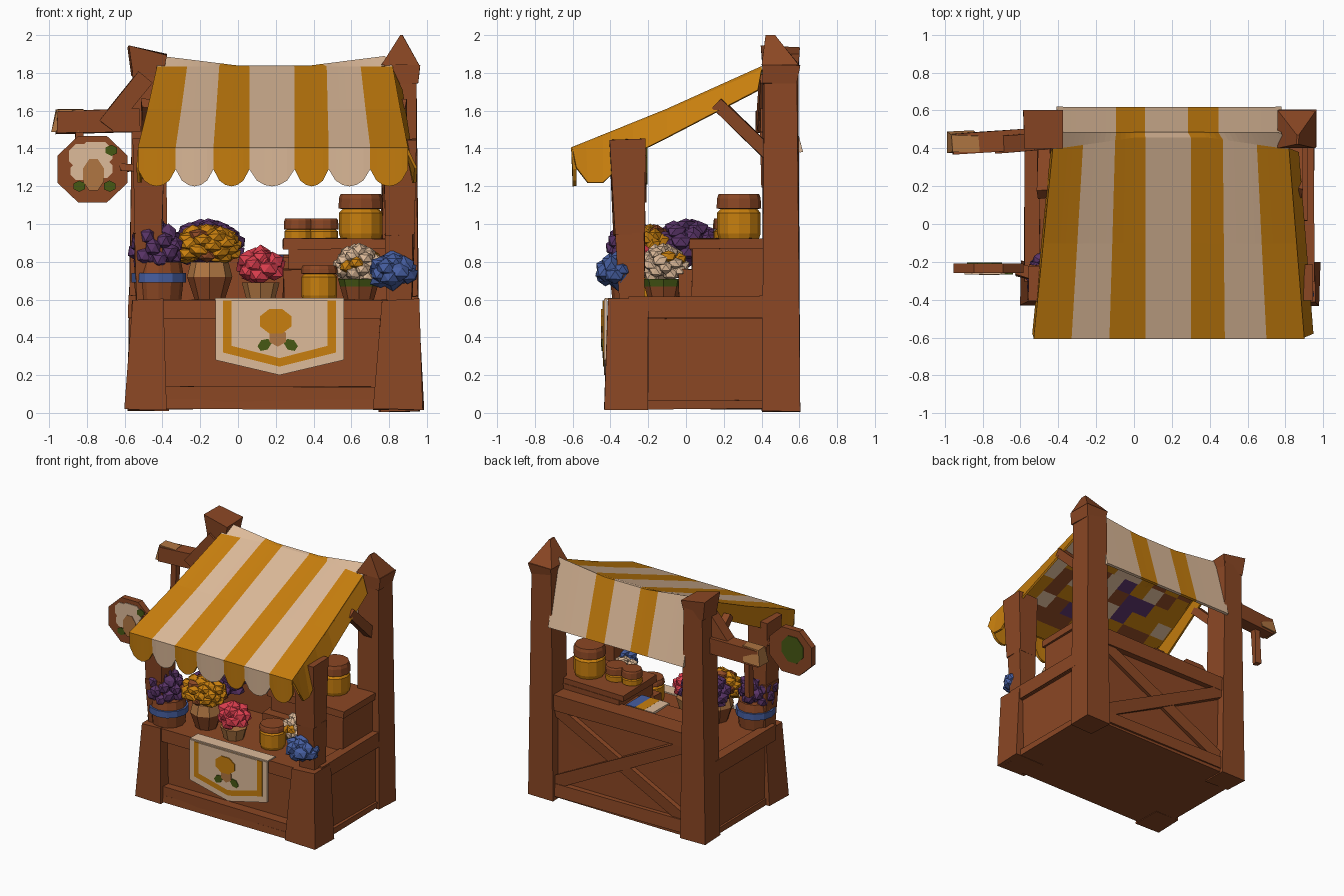
import bpy, bmesh, math, random
from mathutils import Vector

random.seed(4)
cube = bpy.data.objects.get("Cube")
if cube:
    bpy.data.objects.remove(cube, do_unlink=True)


def material(name, rgb):
    m = bpy.data.materials.new(name)
    m.use_nodes = True
    col = [(c / 255 / 12.92 if c < 11 else ((c / 255 + 0.055) / 1.055) ** 2.4) for c in rgb] + [1]
    m.diffuse_color = col
    m.node_tree.nodes["Principled BSDF"].inputs["Base Color"].default_value = col
    return m


WOOD = material("warm wood", (139, 71, 36))
YELLOW = material("golden yellow", (200, 127, 14))
CREAM = material("cream cloth", (222, 187, 154))
TAN = material("tan clay", (176, 118, 66))
PURPLE = material("purple petals", (90, 52, 104))
BLUE = material("blue petals", (70, 94, 160))
PINK = material("pink petals", (220, 62, 78))
GREEN = material("leaf green", (70, 88, 20))


def finish(name, bm, *mats):
    bmesh.ops.recalc_face_normals(bm, faces=bm.faces[:])
    mesh = bpy.data.meshes.new(name)
    bm.to_mesh(mesh)
    bm.free()
    for m in mats:
        mesh.materials.append(m)
    obj = bpy.data.objects.new(name, mesh)
    bpy.context.collection.objects.link(obj)
    return obj


def timber(name, bottom, top, mat=WOOD, rough=0.006):
    """Hand-cut block between two rectangles (x0, x1, y0, y1, z)."""
    bm = bmesh.new()
    rings = []
    for x0, x1, y0, y1, z in (bottom, top):
        ring = [bm.verts.new((x, y, z)) for x, y in ((x0, y0), (x1, y0), (x1, y1), (x0, y1))]
        rings.append(ring)
        for v in ring:
            v.co += Vector([random.uniform(-rough, rough) for _ in range(3)])
    lo, hi = rings
    bm.faces.new(lo)
    bm.faces.new(hi)
    for i in range(4):
        j = (i + 1) % 4
        bm.faces.new((lo[i], lo[j], hi[j], hi[i]))
    return finish(name, bm, mat)


def box(name, x0, x1, y0, y1, z0, z1, mat=WOOD, rough=0.006):
    return timber(name, (x0, x1, y0, y1, z0), (x0, x1, y0, y1, z1), mat, rough)


def beam(name, a, b, w, d):
    a, b = Vector(a), Vector(b)
    h = (b - a).length / 2
    obj = box(name, -w / 2, w / 2, -d / 2, d / 2, -h, h)
    obj.location = (a + b) / 2
    obj.rotation_euler = (b - a).to_track_quat("Z", "Y").to_euler()
    return obj


def lathe(name, x, y, profile, mats, bands, sides=12):
    """Turned shape; bands gives the material index of each ring of faces."""
    bm = bmesh.new()
    rings = [[bm.verts.new((x + r * math.cos(t), y + r * math.sin(t), z))
              for t in (2 * math.pi * k / sides for k in range(sides))] for r, z in profile]
    for n, band in enumerate(bands):
        for i in range(sides):
            j = (i + 1) % sides
            f = bm.faces.new((rings[n][i], rings[n][j], rings[n + 1][j], rings[n + 1][i]))
            f.material_index = band
    bm.faces.new(rings[0]).material_index = bands[0]
    bm.faces.new(rings[-1]).material_index = bands[-1]
    return finish(name, bm, *mats)


def plate(name, outline, y, thick, mat):
    """Flat outline of (x, z) points facing the front, thickened toward the back."""
    bm = bmesh.new()
    face = bm.faces.new([bm.verts.new((x, y, z)) for x, z in outline])
    out = bmesh.ops.extrude_face_region(bm, geom=[face])["geom"]
    bmesh.ops.translate(bm, vec=(0, thick, 0), verts=[v for v in out if isinstance(v, bmesh.types.BMVert)])
    return finish(name, bm, mat)


def oval(cx, cz, rx, rz, sides=8, turn=0.0):
    pts = []
    for k in range(sides):
        t = 2 * math.pi * (k + 0.5) / sides
        u, v = rx * math.cos(t), rz * math.sin(t)
        pts.append((cx + u * math.cos(turn) - v * math.sin(turn), cz + u * math.sin(turn) + v * math.cos(turn)))
    return pts


def bunch(name, center, size, mats, chance=0.0, heads=26, petal=0.32):
    """Dome of small faceted blossoms around a core; some take the second colour."""
    bm = bmesh.new()
    for k in range(heads + 1):
        z = 1 - 1.7 * k / heads
        t = k * 2.4
        r = math.sqrt(max(0, 1 - z * z))
        d = Vector((r * math.cos(t), r * math.sin(t), z)) * (1.05 - petal)
        radius = petal
        if k == heads:
            d, radius = Vector(), 0.82
        made = bmesh.ops.create_icosphere(bm, subdivisions=1, radius=radius)["verts"]
        index = 1 if random.random() < chance and k < heads else 0
        for v in made:
            p = v.co * random.uniform(0.8, 1.15) + d
            v.co = Vector(center) + Vector([p[i] * size[i] for i in range(3)])
            for f in v.link_faces:
                f.material_index = index
    return finish(name, bm, *mats)


# Counter body
box("counter_body", -0.55, 0.92, -0.32, 0.53, 0.04, 0.52)
box("floor_plinth", -0.57, 0.94, -0.4, 0.57, 0.02, 0.07)
box("counter_top", -0.56, 0.94, -0.4, 0.5, 0.5, 0.6)
box("front_bottom_rail", -0.4, 0.76, -0.4, -0.3, 0.03, 0.14)
for side, x0, x1 in (("left", 0.72, 0.98), ("right", -0.6, -0.38)):
    timber(side + "_front_foot", (x0, x1, -0.43, -0.2, 0.02), (x0 + 0.04, x1 - 0.02, -0.41, -0.2, 0.6))
    xa, xb = (0.77, 0.94) if side == "left" else (-0.56, -0.39)
    timber(side + "_front_post", (xa + 0.02, xb - 0.02, -0.35, -0.22, 0.58), (xa + 0.01, xb - 0.01, -0.38, -0.22, 0.95))
    timber(side + "_front_post_top", (xa + 0.01, xb - 0.01, -0.38, -0.22, 0.94), (xa, xb, -0.41, -0.22, 1.45))
    timber(side + "_back_post", (xa - 0.02, xb + 0.02, 0.4, 0.6, 0.01), (xa, xb, 0.41, 0.59, 1.84))
    xm = (xa + xb) / 2
    beam(side + "_post_brace", (xm, 0.45, 1.36), (xm, 0.16, 1.64), 0.07, 0.07)
    xs = 0.91 if side == "left" else -0.54
    box(side + "_side_top_rail", xs - 0.04, xs + 0.04, -0.3, 0.45, 0.5, 0.62)

# Post caps
timber("left_cap_base", (0.78, 0.95, 0.41, 0.59, 1.74), (0.76, 0.96, 0.4, 0.6, 1.84))
timber("left_cap_point", (0.76, 0.96, 0.4, 0.6, 1.84), (0.86, 0.87, 0.42, 0.47, 2.0), rough=0.002)
cap = timber("right_cap", (-0.56, -0.4, 0.41, 0.59, 1.78), (-0.58, -0.38, 0.4, 0.6, 1.92))
for v in cap.data.vertices:
    if v.co.z > 1.85:
        v.co.z -= 0.2 * (v.co.x + 0.48)

# Back wall with crossed braces
box("back_wall", -0.42, 0.8, 0.44, 0.53, 0.06, 0.82)
box("back_top_rail", -0.42, 0.8, 0.42, 0.58, 0.72, 0.84)
box("back_bottom_rail", -0.42, 0.8, 0.5, 0.58, 0.04, 0.14)
beam("back_brace_rising", (-0.38, 0.54, 0.14), (0.76, 0.54, 0.72), 0.05, 0.09)
beam("back_brace_falling", (-0.38, 0.55, 0.72), (0.76, 0.55, 0.14), 0.05, 0.09)

# Stepped display shelf with folded cloths
box("shelf_body", 0.27, 0.9, 0.03, 0.45, 0.58, 0.88)
box("shelf_top", 0.24, 0.92, 0.02, 0.45, 0.87, 0.92)
box("shelf_step", 0.24, 0.72, -0.04, 0.05, 0.58, 0.76)
box("low_back_shelf", -0.42, 0.28, 0.22, 0.45, 0.58, 0.82)
for k, mat in enumerate((CREAM, YELLOW, BLUE)):
    box("folded_cloth", k * 0.08, k * 0.08 + 0.08, 0.21, 0.41, 0.81, 0.835, mat, 0.001)

# Striped awning with scalloped valance and sloping rear drop
FRONT = (-0.53, -0.33, -0.13, 0.06, 0.3, 0.48, 0.7, 0.9)
RIDGE = (-0.43, -0.27, -0.1, 0.06, 0.3, 0.47, 0.65, 0.82)
bm = bmesh.new()
STEPS = 6
for s in range(7):
    columns = []
    for k in range(STEPS + 1):
        t = k / STEPS
        xf = FRONT[s] + t * (FRONT[s + 1] - FRONT[s])
        xr = RIDGE[s] + t * (RIDGE[s + 1] - RIDGE[s])
        hem = 1.29 - 0.09 * math.sin(math.pi * t) ** 0.6
        corner = max(0, -xr / 0.43, (xr - 0.4) / 0.42)
        pts = ((xf, -0.59, hem), (xf, -0.6, 1.4), ((xf + xr) / 2, -0.1, 1.6),
               (xr, 0.46 - 0.06 * corner, 1.825), (xr * 0.95, 0.48, 1.83 + 0.05 * corner),
               (xr * 0.95, 0.61, 1.38))
        columns.append([bm.verts.new(p) for p in pts])
    for a, b in zip(columns, columns[1:]):
        for r in range(5):
            f = bm.faces.new((a[r], b[r], b[r + 1], a[r + 1]))
            f.material_index = s % 2 if r < 3 else int(s not in (2, 4))
bmesh.ops.remove_doubles(bm, verts=bm.verts[:], dist=0.0005)
awning = finish("striped_awning", bm, YELLOW, CREAM)
thick = awning.modifiers.new("cloth thickness", "SOLIDIFY")
thick.thickness = 0.02
thick.offset = 0

# Patchwork lining under the awning
bm = bmesh.new()
COLS, ROWS = 10, 8
grid = []
for r in range(ROWS + 1):
    v = r / ROWS
    left, right = -0.5 + 0.1 * v, 0.87 - 0.08 * v
    grid.append([bm.verts.new((left + (right - left) * c / COLS, -0.57 + 0.95 * v, 1.387 + 0.4 * v))
                 for c in range(COLS + 1)])
for r in range(ROWS):
    for c in range(COLS):
        f = bm.faces.new((grid[r][c], grid[r][c + 1], grid[r + 1][c + 1], grid[r + 1][c]))
        f.material_index = random.choice((0, 0, 0, 0, 1, 1, 2, 3))
finish("awning_lining", bm, YELLOW, WOOD, CREAM, PURPLE)

# Side skirts, flaring out at the hem
for side, xf, xr, flare in (("left", 0.9, 0.82, 0.05), ("right", -0.53, -0.43, -0.01)):
    bm = bmesh.new()
    top = ((-0.6, 1.4), (-0.53, 1.43), (-0.44, 1.465), (-0.28, 1.53), (-0.1, 1.6), (0.4, 1.82))
    hem = ((-0.58, 1.3), (-0.52, 1.22), (-0.44, 1.22), (-0.28, 1.37), (-0.1, 1.46), (0.38, 1.71))
    rows = []
    for edge, out in ((top, 0), (hem, flare)):
        rows.append([bm.verts.new((xf + (xr - xf) * (y + 0.6) + out, y, z)) for y, z in edge])
    for i in range(len(top) - 1):
        bm.faces.new((rows[0][i], rows[0][i + 1], rows[1][i + 1], rows[1][i]))
    skirt = finish(side + "_awning_skirt", bm, YELLOW)
    skirt.modifiers.new("cloth thickness", "SOLIDIFY").thickness = 0.015


# Banner over the counter edge
def shield(x0, x1, top, side, tip):
    return [(x0, top), (x0, side), ((x0 + x1) / 2, tip), (x1, side), (x1, top)]


plate("banner_cloth", shield(-0.12, 0.56, 0.6, 0.28, 0.2), -0.435, 0.015, CREAM)
plate("banner_border", shield(-0.08, 0.52, 0.595, 0.32, 0.245), -0.439, 0.005, YELLOW)
plate("banner_field", shield(-0.035, 0.475, 0.596, 0.355, 0.29), -0.443, 0.005, CREAM)
box("banner_fold", -0.12, 0.56, -0.43, -0.33, 0.598, 0.607, CREAM, 0.002)
plate("banner_bloom", oval(0.2, 0.485, 0.09, 0.07), -0.45, 0.008, YELLOW)
plate("banner_stem", oval(0.21, 0.4, 0.05, 0.05, 6), -0.449, 0.008, TAN)
for x, turn in ((0.14, 0.6), (0.28, -0.6)):
    plate("banner_leaf", oval(x, 0.36, 0.04, 0.03, 6, turn), -0.448, 0.006, GREEN)

# Round sign on the front post
plate("sign_board", oval(-0.77, 1.29, 0.2, 0.19), -0.26, 0.05, WOOD)
for x, z, r in ((-0.83, 1.36, 0.07), (-0.73, 1.37, 0.07), (-0.78, 1.38, 0.06), (-0.84, 1.28, 0.05), (-0.71, 1.29, 0.05)):
    plate("sign_petal", oval(x, z, r, r), -0.266, 0.008, CREAM)
plate("sign_egg", oval(-0.765, 1.26, 0.06, 0.09), -0.27, 0.008, TAN)
for x, z in ((-0.84, 1.2), (-0.68, 1.2), (-0.67, 1.39)):
    plate("sign_leaf", oval(x, z, 0.035, 0.03, 6), -0.268, 0.008, GREEN)
plate("sign_back_patch", oval(-0.79, 1.31, 0.1, 0.11), -0.212, 0.008, GREEN)
beam("sign_mount", (-0.62, -0.24, 1.3), (-0.5, -0.27, 1.3), 0.06, 0.04)

# Bracket arm on the back post
beam("bracket_arm", (-0.52, 0.45, 1.55), (-0.96, 0.42, 1.54), 0.11, 0.12)
beam("bracket_brace", (-0.49, 0.44, 1.78), (-0.7, 0.42, 1.52), 0.09, 0.1)
timber("bracket_end", (-0.99, -0.85, 0.37, 0.49, 1.49), (-0.96, -0.82, 0.38, 0.47, 1.61), TAN)
beam("bracket_hook", (-0.84, 0.42, 1.5), (-0.85, 0.42, 1.2), 0.05, 0.05)


# Pots and jars
def jar(name, x, y, z, r, h, lid=0.62):
    lathe(name, x, y, ((r * 0.92, z), (r, z + h * 0.12), (r, z + h * (lid - 0.08)), (r * 0.85, z + h * lid),
                       (r * 1.03, z + h * (lid + 0.02)), (r, z + h * 0.9), (r * 0.93, z + h)),
          (YELLOW, WOOD), (0, 0, 0, 1, 1, 1))


jar("large_jar", 0.65, 0.28, 0.92, 0.115, 0.24, 0.66)
jar("small_jar_right", 0.32, 0.22, 0.91, 0.075, 0.12, 0.5)
jar("small_jar_left", 0.45, 0.23, 0.91, 0.08, 0.12, 0.5)
jar("counter_jar", 0.43, -0.18, 0.6, 0.095, 0.18, 0.75)
lathe("banded_pot", -0.42, -0.27, ((0.12, 0.6), (0.13, 0.69), (0.145, 0.69), (0.145, 0.74), (0.13, 0.74), (0.12, 0.8)),
      (WOOD, BLUE), (0, 1, 1, 1, 0))
lathe("bouquet_pot", -0.15, -0.18, ((0.08, 0.6), (0.12, 0.72), (0.1, 0.8)), (WOOD, TAN), (0, 1), 8)
lathe("pink_pot", 0.12, -0.22, ((0.075, 0.6), (0.1, 0.69)), (TAN,), (0,), 8)
lathe("white_pot", 0.64, -0.12, ((0.08, 0.6), (0.1, 0.67), (0.11, 0.71)), (WOOD, GREEN), (0, 1), 8)

# Flowers
bunch("lavender", (-0.435, -0.28, 0.87), (0.145, 0.145, 0.16), (PURPLE,))
bunch("violet_bouquet", (-0.16, 0.0, 0.89), (0.2, 0.18, 0.14), (PURPLE, YELLOW), 0.08)
bunch("golden_bouquet", (-0.165, -0.19, 0.88), (0.19, 0.14, 0.12), (YELLOW, WOOD), 0.32, 40)
bunch("pink_rose", (0.12, -0.22, 0.77), (0.135, 0.12, 0.11), (PINK,), 0, 16, 0.45)
bunch("white_daisies", (0.64, -0.12, 0.78), (0.135, 0.135, 0.115), (CREAM, YELLOW), 0.12, 32)
bunch("blue_hydrangea", (0.82, -0.36, 0.745), (0.135, 0.125, 0.11), (BLUE,), 0, 18, 0.45)
